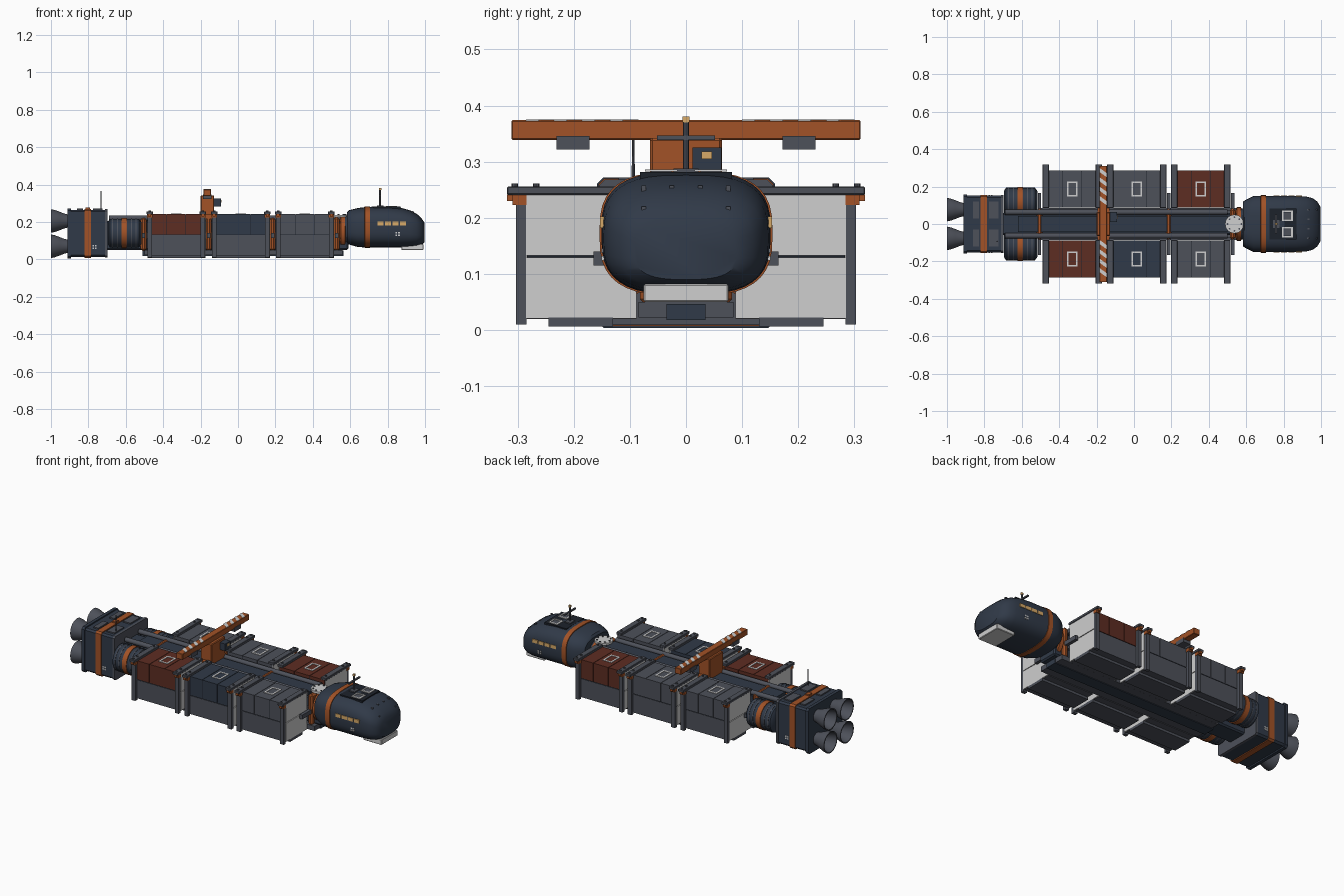
import bpy, bmesh, math
from mathutils import Vector

if "Cube" in bpy.data.objects:
    bpy.data.objects.remove(bpy.data.objects["Cube"])

def mat(name, *c):
    m = bpy.data.materials.new(name)
    m.diffuse_color = (*c, 1)
    m.use_nodes = True
    m.node_tree.nodes["Principled BSDF"].inputs["Base Color"].default_value = m.diffuse_color
    return m

NAVY = mat("navy hull", .030, .042, .065)
GREY = mat("steel grey", .075, .082, .102)
ORANGE = mat("safety orange", .36, .085, .02)
RED = mat("rust red", .11, .026, .016)
WHITE = mat("pale grey", .62, .62, .62)
GOLD = mat("amber window", .68, .40, .14)
DARK = mat("dark seam", .012, .016, .024)

def finish(bm, name, m, smooth=False):
    bmesh.ops.recalc_face_normals(bm, faces=bm.faces)
    me = bpy.data.meshes.new(name)
    bm.to_mesh(me)
    bm.free()
    me.materials.append(m)
    ob = bpy.data.objects.new(name, me)
    bpy.context.collection.objects.link(ob)
    if smooth:
        bpy.ops.object.select_all(action='DESELECT')
        ob.select_set(True)
        bpy.context.view_layer.objects.active = ob
        bpy.ops.object.shade_smooth_by_angle(angle=math.radians(35))
    return ob

def box(name, m, x, y, z, bevel=0):
    """Box from (min, max) pairs."""
    bm = bmesh.new()
    bmesh.ops.create_cube(bm, size=1)
    for v in bm.verts:
        v.co = [(a + b) / 2 + c * abs(b - a) for (a, b), c in zip((x, y, z), v.co)]
    if bevel:
        bmesh.ops.bevel(bm, geom=bm.edges[:], offset=bevel, segments=1, affect='EDGES')
    return finish(bm, name, m)

def loft(name, m, rings, caps=True):
    """Skin a list of closed rings of points."""
    bm = bmesh.new()
    vs = [[bm.verts.new(p) for p in r] for r in rings]
    n = len(vs[0])
    for a, b in zip(vs, vs[1:]):
        for i in range(n):
            bm.faces.new((a[i], a[(i + 1) % n], b[(i + 1) % n], b[i]))
    if caps:
        bm.faces.new(vs[0])
        bm.faces.new(vs[-1])
    return finish(bm, name, m, True)

def turned(name, m, prof, c, axis='X', n=24, caps=True):
    """Revolve (position along axis, radius) pairs about an axis through c."""
    rings = []
    for t, r in prof:
        ring = []
        for i in range(n):
            a, b = r * math.cos(math.tau * i / n), r * math.sin(math.tau * i / n)
            ring.append(Vector(c) + Vector((t, a, b) if axis == 'X' else (a, b, t)))
        rings.append(ring)
    return loft(name, m, rings, caps)

def frame(name, m, cx, cy, hx, hy, z, w=.009):
    """Thin square outline lying flat."""
    for s in (-1, 1):
        box(name, m, (cx + s * hx, cx + s * (hx - w)), (cy - hy, cy + hy), (z, z + .004))
        box(name, m, (cx - hx, cx + hx), (cy + s * hy, cy + s * (hy - w)), (z, z + .004))

# --- command module -------------------------------------------------------
def section(x, hy, z0, z1, k=1):
    zc, hz, out = (z0 + z1) / 2, (z1 - z0) / 2, []
    for i in range(40):
        c, s = math.cos(math.tau * i / 40), math.sin(math.tau * i / 40)
        f = lambda t: math.copysign(abs(t) ** .68, t)
        out.append((x, hy * k * f(c), zc + hz * k * f(s)))
    return out

hull = [(.582, .118, .09, .25), (.592, .126, .08, .262), (.64, .150, .066, .274),
        (.69, .151, .063, .281), (.80, .151, .063, .282), (.87, .150, .063, .276),
        (.92, .147, .065, .262), (.955, .138, .069, .244), (.98, .120, .077, .222),
        (.997, .092, .090, .196)]
loft("command_hull", NAVY, [section(*h) for h in hull])
loft("hull_band", ORANGE, [section(x, .151, .063, .281, k) for x, k in
                           ((.677, .98), (.678, 1.022), (.706, 1.022), (.707, .98))])
box("chin_plate", WHITE, (.873, .992), (-.076, .076), (.05, .082), .003)
for s in (-1, 1):
    for i in range(4):
        x = .745 + i * .040
        box("cabin_window", GOLD, (x, x + .034), (s * .146, s * .153), (.182, .202))
    for i in range(2):
        for j in range(2):
            x, z = .842 + i * .014, .124 + j * .013
            box("hull_marker", WHITE, (x, x + .009), (s * .143, s * .151), (z, z + .008))
    frame("roof_hatch_outline", WHITE, .82, s * .044, .029, .029, .2825)
    box("roof_hatch", GREY, (.80, .84), (s * .026, s * .062), (.278, .284))
    for y in (.025, .075):
        for x, z in ((.925, .252), (.968, .214)):
            box("nose_thruster", GREY, (x, x + .012), (s * y - .004, s * y + .004), (z - .012, z + .006))
box("roof_plate", DARK, (.725, .87), (-.082, .082), (.262, .2815))
box("mast_base", GREY, (.742, .778), (-.022, .022), (.278, .288))
turned("mast", GREY, [(.28, .005), (.372, .005)], (.76, 0, 0), 'Z', 8)
box("mast_crossbar", GREY, (.755, .765), (-.052, .052), (.339, .347))
box("mast_lamp", GOLD, (.754, .766), (-.006, .006), (.37, .381))

# --- spine ----------------------------------------------------------------
box("spine_core", NAVY, (-.71, .59), (-.06, .06), (.05, .205), .008)
box("spine_top_deck", NAVY, (-.62, .5), (-.042, .042), (.2, .222))
box("spine_keel", GREY, (-.5, .56), (-.085, .085), (.022, .05))
box("keel_stripe", NAVY, (-.51, .565), (-.035, .035), (.018, .046))
for s in (-1, 1):
    turned("spine_pipe", GREY, [(-.69, .014), (.5, .014)], (0, s * .063, .221), n=12)
    box("spine_side_rail", GREY, (-.5, .55), (s * .055, s * .072), (.11, .145))
for x in (-.505, -.157, .185, .527):
    box("spine_frame", ORANGE, (x - .015, x + .015), (-.082, .082), (.045, .226), .01)
    box("cargo_clamp", GREY, (x - .009, x + .009), (-.165, .165), (.115, .14))
turned("neck_collar", ORANGE, [(.543, .075), (.55, .09), (.572, .09), (.576, .075)], (0, 0, .145), n=32)
turned("neck_ring", NAVY, [(.56, .083), (.59, .083)], (0, 0, .15), n=32)
turned("docking_drum", GREY, [(.18, .038), (.228, .038)], (.537, 0, 0), 'Z')
turned("docking_disc", WHITE, [(.226, .05), (.238, .05)], (.537, 0, 0), 'Z')
for i in range(8):
    a = math.tau * i / 8
    turned("disc_bolt", GREY, [(.236, .005), (.242, .005)],
           (.537 + .037 * math.cos(a), .037 * math.sin(a), 0), 'Z', 8)

# --- cargo containers -----------------------------------------------------
cargo = {(-.33, -1): RED, (.015, -1): NAVY, (.357, -1): GREY,
         (-.33, 1): GREY, (.015, 1): GREY, (.357, 1): RED}
for (cx, s), col in cargo.items():
    Y = lambda a, b: (s * a, s * b)
    box("container_core", DARK, (cx - .149, cx + .149), Y(.09, .283), (.024, .239))
    box("container_lower", GREY, (cx - .15, cx + .15), Y(.088, .286), (.02, .129))
    for i in (-1, 0, 1):
        box("container_upper_panel", col, (cx + i * .0995 - .0485, cx + i * .0995 + .0485),
            Y(.088, .286), (.133, .242))
    box("container_runner", GREY, (cx - .155, cx + .155), Y(.13, .245), (.006, .022))
    frame("container_hatch_outline", WHITE, cx, s * .187, .029, .041, .241)
    for e in (-1, 1):
        for z in ((.021, .129), (.133, .242)):
            box("container_end", WHITE, (cx + e * .149, cx + e * .155), Y(.088, .285), z)
        x = cx + e * .142
        box("frame_post", GREY, (x - .012, x + .012), Y(.284, .303), (.01, .25))
        box("frame_beam", GREY, (x - .017, x + .017), Y(.085, .319), (.241, .256), .002)
        box("frame_bracket", ORANGE, (x - .014, x + .014), Y(.284, .309), (.223, .248))
        box("frame_lug", ORANGE, (x - .008, x + .008), Y(.305, .319), (.23, .242))
        for y in (.11, .267, .305):
            turned("beam_bolt", GREY, [(.25, .006), (.261, .006)], (x, s * y, 0), 'Z', 8)

# --- gantry crane ---------------------------------------------------------
box("crane_column", ORANGE, (-.2, -.127), (-.064, .064), (.21, .342), .004)
box("crane_foot", ORANGE, (-.195, -.13), (-.088, .088), (.215, .24))
box("crane_beam", ORANGE, (-.185, -.145), (-.311, .311), (.339, .374), .002)
box("crane_cab", NAVY, (-.13, -.092), (.012, .063), (.283, .325))
box("cab_window", GOLD, (-.094, -.089), (.028, .046), (.305, .318))
for s in (-1, 1):
    box("crane_trolley", GREY, (-.188, -.142), (s * .172, s * .231), (.322, .346))
for y in (-.285, -.235, -.185, -.135, .1, .15, .2, .25):
    bm = bmesh.new()
    pts = [(-.185, y + .028), (-.145, y), (-.145, y + .022), (-.185, y + .05)]
    f = bm.faces.new([bm.verts.new((px, py, .373)) for px, py in pts])
    ext = bmesh.ops.extrude_face_region(bm, geom=[f])['geom']
    bmesh.ops.translate(bm, vec=(0, 0, .0025), verts=[g for g in ext if isinstance(g, bmesh.types.BMVert)])
    finish(bm, "hazard_stripe", WHITE)

# --- fuel tanks -----------------------------------------------------------
for s in (-1, 1):
    c = (0, s * .117, .14)
    turned("fuel_tank", NAVY, [(-.695, .06), (-.685, .077), (-.53, .077), (-.517, .06)], c, n=32)
    turned("tank_band", ORANGE, [(-.622, .07), (-.622, .081), (-.593, .081), (-.593, .07)], c, n=32)
    for x in (-.67, -.645, -.57, -.545):
        turned("tank_rib", GREY, [(x - .003, .07), (x - .003, .079), (x + .003, .079), (x + .003, .07)], c, n=32)

# --- engine block ---------------------------------------------------------
def slab(name, m, x0, x1, hy, z0, z1, ch):
    prof = [(hy - ch, z0), (hy, z0 + ch), (hy, z1 - ch), (hy - ch, z1)]
    prof += [(-y, z) for y, z in reversed(prof)]
    return loft(name, m, [[(x, y, z) for y, z in prof] for x in (x0, x1)])

slab("engine_block", NAVY, -.895, -.702, .152, .012, .265, .01)
slab("engine_flange", NAVY, -.912, -.893, .159, .004, .272, .012)
slab("engine_band", ORANGE, -.822, -.786, .156, .007, .27, .01)
slab("engine_front_rim", GREY, -.712, -.698, .155, .009, .268, .01)
box("engine_lamp", ORANGE, (-.815, -.79), (-.014, .014), (.265, .278))
for s in (-1, 1):
    box("engine_vent", GREY, (-.862, -.83), (s * .03, s * .12), (.262, .272))
    box("engine_vent", GREY, (-.775, -.725), (s * .03, s * .12), (.262, .272))
    for i in range(2):
        for j in range(2):
            x, z = -.778 + i * .013, .056 + j * .012
            box("engine_marker", WHITE, (x, x + .009), (s * .15, s * .155), (z, z + .008))
    for z in (.07, .205):
        turned("engine_nozzle", GREY, [(-.905, .034), (-.93, .04), (-.955, .05), (-.98, .059), (-1, .063),
               (-1, .057), (-.975, .052), (-.945, .04), (-.915, .025)], (0, s * .077, z), n=32)
        turned("nozzle_throat", DARK, [(-.918, .034), (-.908, .034)], (0, s * .077, z), n=24)
turned("rear_aerial", GREY, [(.26, .003), (.366, .002)], (-.733, -.094, 0), 'Z', 8)
